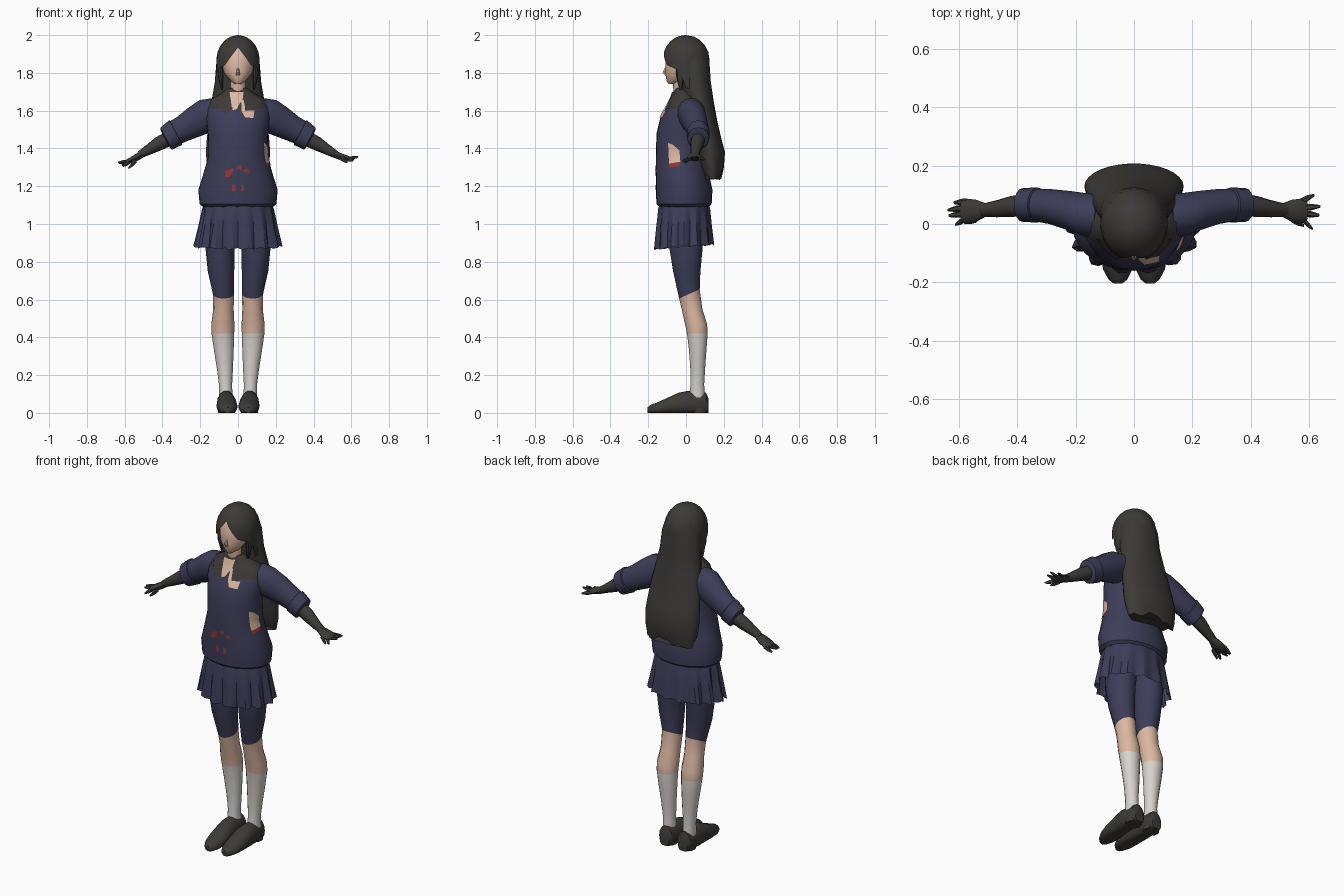
import bpy, bmesh, math, random
from mathutils import Vector
from mathutils.bvhtree import BVHTree

random.seed(4)


def material(name, rgb):
    m = bpy.data.materials.new(name)
    m.diffuse_color = (*rgb, 1)
    return m


NAVY = material("navy cloth", (0.046, 0.047, 0.098))
DARK = material("charcoal", (0.046, 0.042, 0.038))
SKIN = material("skin", (0.72, 0.48, 0.36))
SOCK = material("sock white", (0.68, 0.65, 0.62))
RED = material("red", (0.33, 0.035, 0.03))


def finish(name, bm, mats, rule=None, angle=40):
    bmesh.ops.recalc_face_normals(bm, faces=bm.faces)
    if rule:
        for f in bm.faces:
            f.material_index = rule(f.calc_center_median())
    me = bpy.data.meshes.new(name)
    bm.to_mesh(me)
    bm.free()
    for m in mats:
        me.materials.append(m)
    ob = bpy.data.objects.new(name, me)
    bpy.context.collection.objects.link(ob)
    bpy.ops.object.select_all(action='DESELECT')
    ob.select_set(True)
    bpy.context.view_layer.objects.active = ob
    bpy.ops.object.shade_smooth_by_angle(angle=math.radians(angle))
    return ob


def loft(name, rings, mats, n=16, u=(1, 0, 0), v=(0, 1, 0), rule=None, caps=(1, 1), shape=None, angle=40):
    """Skin elliptical rings (x, y, z, ru, rv); shape(k, i) gives (scale, dz)."""
    bm = bmesh.new()
    u, v, rows = Vector(u), Vector(v), []
    for k, (x, y, z, ru, rv) in enumerate(rings):
        row = []
        for i in range(n):
            a = math.tau * i / n
            s, dz = shape(k, i) if shape else (1, 0)
            p = Vector((x, y, z + dz)) + u * (ru * s * math.cos(a)) + v * (rv * s * math.sin(a))
            row.append(bm.verts.new(p))
        rows.append(row)
    for a, b in zip(rows, rows[1:]):
        for i in range(n):
            j = (i + 1) % n
            bm.faces.new((a[i], a[j], b[j], b[i]))
    if caps[0]:
        bm.faces.new(rows[0])
    if caps[1]:
        bm.faces.new(rows[-1])
    return finish(name, bm, mats, rule, angle)


# Jumper body, with the collar coloured by height
torso = loft("jumper", [
    (0, -.01, 1.09, .185, .13), (0, -.01, 1.105, .203, .146), (0, -.01, 1.18, .21, .15),
    (0, -.02, 1.27, .182, .14), (0, -.028, 1.36, .157, .132), (0, -.026, 1.48, .16, .13),
    (0, -.015, 1.56, .17, .122), (0, -.003, 1.61, .17, .105), (0, .005, 1.66, .145, .085),
    (0, .0, 1.69, .09, .07), (0, -.01, 1.72, .052, .05)], [NAVY, DARK], 28,
    rule=lambda c: int(c.z > 1.61))
tree = BVHTree.FromObject(torso, bpy.context.evaluated_depsgraph_get())


def plate(name, outline, mat, side=False, lift=.004):
    """Lay a flat outline on the jumper, from the front or from the +x side."""
    bm = bmesh.new()
    bm.faces.new([bm.verts.new((a, 0, z)) for a, z in outline])
    bmesh.ops.triangulate(bm, faces=bm.faces)
    bmesh.ops.subdivide_edges(bm, edges=bm.edges, cuts=3, use_grid_fill=True)
    for w in bm.verts:
        start = Vector((1, w.co.x, w.co.z)) if side else Vector((w.co.x, -1, w.co.z))
        ray = Vector((-1, 0, 0)) if side else Vector((0, 1, 0))
        hit = tree.ray_cast(start, ray)[0]
        w.co = (hit or start + ray) - ray * lift
    return finish(name, bm, [mat])


# Collar flaps, open neckline, scarf and patches
for s, tag in ((-1, "right"), (1, "left")):
    plate("collar_flap_" + tag, [(s * x, z) for x, z in
          ((.03, 1.70), (.08, 1.685), (.13, 1.645), (.06, 1.58), (.02, 1.64))], DARK, lift=.006)
plate("neckline", [(-.045, 1.70), (.03, 1.70), (.025, 1.66), (-.005, 1.61), (-.03, 1.60), (-.02, 1.65)], SKIN, lift=.008)
plate("scarf_end", [(.015, 1.66), (.03, 1.655), (.04, 1.60), (.09, 1.60), (.085, 1.56), (.035, 1.565), (.015, 1.60)], SKIN, lift=.009)
plate("red_mark_a", [(-.07, 1.25), (-.045, 1.25), (-.02, 1.285), (-.03, 1.295), (-.065, 1.28)], RED)
plate("red_mark_b", [(-.01, 1.295), (.02, 1.285), (.02, 1.31), (0, 1.31)], RED)
plate("red_mark_c", [(.03, 1.275), (.06, 1.27), (.055, 1.29), (.03, 1.29)], RED)
for x in (-.022, .025):
    plate("red_mark_d", [(x - .01, 1.175), (x + .008, 1.175), (x + .008, 1.205), (x - .008, 1.21)], RED)
plate("side_skin_patch", [(-.095, 1.43), (-.07, 1.42), (-.035, 1.39), (-.03, 1.33), (-.09, 1.32)], SKIN, True)
plate("side_red_patch", [(-.09, 1.32), (-.03, 1.33), (-.035, 1.31), (-.085, 1.30)], RED, True)

# Pleated skirt: fold depth grows toward the hem
FOLD = (1, .97, .86, .93)
loft("skirt", [(0, -.01, 1.13, .17, .125), (0, -.01, 1.08, .19, .14), (0, -.01, .98, .212, .152),
               (0, -.01, .88, .236, .163)], [NAVY], 56, caps=(1, 0), angle=25,
     shape=lambda k, i: (1 - (1 - FOLD[i % 4]) * k / 3 * (1 + .3 * math.sin(i * 1.7)),
                         .012 * math.sin(math.tau * i / 56) + .006 * math.sin(i * 2.3) if k == 3 else 0))

# Head and neck
loft("neck", [(0, -.01, 1.66, .05, .05), (0, -.025, 1.72, .04, .043), (0, -.02, 1.80, .045, .05)], [SKIN], 12)
loft("face", [(0, -.07, 1.74, .014, .022), (0, -.055, 1.757, .04, .048), (0, -.03, 1.80, .074, .08),
              (0, -.02, 1.85, .086, .089), (0, -.01, 1.91, .085, .09), (0, 0, 1.96, .06, .065)], [SKIN], 16)
loft("nose", [(0, -.10, 1.785, .012, .012), (0, -.114, 1.803, .009, .012), (0, -.10, 1.835, .004, .008)], [SKIN], 6)
for s in (-1, 1):
    loft("ear", [(s * .088, -.012, 1.80, .008, .008), (s * .098, -.008, 1.825, .012, .014),
                 (s * .096, -.005, 1.845, .006, .008)], [SKIN], 8)


def hairline(deg):
    """Lower edge of the hair cap by angle from the front."""
    stops = ((0, 1.935), (18, 1.89), (36, 1.842), (60, 1.825), (76, 1.81), (88, 1.72), (181, 1.70))
    for (a, za), (b, zb) in zip(stops, stops[1:]):
        if deg <= b:
            return za + (zb - za) * (deg - a) / (b - a)


# Hair cap with a parted fringe
bm = bmesh.new()
N, M, rows = 40, 8, []
top = bm.verts.new((0, 0, 2.0))
for i in range(N):
    a = math.tau * i / N
    low = hairline(abs((math.degrees(a) + 180) % 360 - 180))
    col = []
    for j in range(M):
        t = j / M
        z = low + (2.0 - low) * (1 - (1 - t) ** 1.7)
        r = math.sqrt(max(0, 1 - (max(z - 1.865, 0) / .135) ** 2))
        col.append(bm.verts.new((math.sin(a) * .115 * r, -math.cos(a) * .125 * r, z)))
    rows.append(col)
for i in range(N):
    a, b = rows[i], rows[(i + 1) % N]
    for j in range(M - 1):
        bm.faces.new((a[j], b[j], b[j + 1], a[j + 1]))
    bm.faces.new((a[-1], b[-1], top))
finish("hair_cap", bm, [DARK])

# Long back hair with a ragged hem, and locks beside the face
loft("long_hair", [
    (0, .03, 1.92, .095, .08), (0, .04, 1.85, .115, .085), (0, .05, 1.75, .123, .082),
    (0, .07, 1.65, .14, .077), (0, .095, 1.55, .155, .07), (0, .115, 1.45, .165, .073),
    (0, .128, 1.38, .17, .079), (0, .135, 1.30, .164, .066), (0, .14, 1.26, .15, .05)], [DARK], 30,
    shape=lambda k, i: (1, random.uniform(-.03, .015) if k == 8 else 0))
for s in (-1, 1):
    loft("side_lock", [(s * .095, -.03, 1.85, .015, .025), (s * .092, -.03, 1.78, .014, .022),
                       (s * .085, -.03, 1.71, .004, .006)], [DARK], 8)

# Arms: sleeve, cuff, gloved forearm and hand
for s, tag in ((-1, "right"), (1, "left")):
    U, V = (0, 1, 0), (s * .47, 0, .88)
    loft("sleeve_" + tag, [(s * x, y, z, a, b) for x, y, z, a, b in (
        (.10, .025, 1.60, .075, .075), (.16, .03, 1.575, .075, .092), (.22, .045, 1.545, .068, .083),
        (.29, .06, 1.505, .06, .07), (.35, .065, 1.475, .054, .064))], [NAVY], 16, U, V)
    loft("cuff_" + tag, [(s * x, .065, z, a, b) for x, z, a, b in (
        (.325, 1.487, .052, .062), (.33, 1.484, .06, .074), (.38, 1.452, .058, .066),
        (.385, 1.449, .046, .05))], [NAVY], 16, U, V)
    loft("forearm_" + tag, [(s * x, y, z, a, b) for x, y, z, a, b in (
        (.36, .065, 1.455, .037, .04), (.42, .06, 1.425, .036, .037), (.47, .052, 1.395, .029, .028),
        (.52, .047, 1.367, .022, .02))], [DARK], 12, U, V)
    drop = .015 if s < 0 else 0
    loft("palm_" + tag, [(s * x, y, z, a, b) for x, y, z, a, b in (
        (.505, .048, 1.372, .022, .02), (.54, .045, 1.358 - drop * .5, .038, .019),
        (.575, .045, 1.348 - drop, .042, .016), (.59, .045, 1.345 - drop, .034, .011))], [DARK], 10, U, V)
    # four fingers and a thumb: start, end
    tips = [((.57, .077, 1.348), (.615, .098, 1.34)), ((.58, .056, 1.348), (.635, .06, 1.355)),
            ((.58, .036, 1.345), (.632, .03, 1.352)), ((.575, .018, 1.343), (.61, -.016, 1.335)),
            ((.54, .015, 1.35), (.58, -.005, 1.325))]
    for p, q in tips:
        if s < 0:  # this hand hangs lower with closed fingers
            p = (p[0], p[1], p[2] - drop)
            q = (q[0], .035 + (q[1] - .04) * .65, q[2] - .03)
        mid = [(a + b) / 2 for a, b in zip(p, q)]
        loft("finger_" + tag, [(s * c[0], c[1], c[2], r, r) for c, r in ((p, .011), (mid, .011), (q, .005))],
             [DARK], 6, U, V)

# Legs: shorts, bare knee and sock by height; slip-on shoes
for s, tag in ((-1, "right"), (1, "left")):
    loft("leg_" + tag, [(s * x, y, z, a, b) for x, y, z, a, b in (
        (.088, 0, 1.0, .085, .10), (.095, 0, .87, .077, .09), (.09, .004, .75, .07, .074),
        (.077, .018, .63, .056, .056), (.077, .032, .55, .054, .056), (.08, .053, .47, .061, .06),
        (.08, .06, .42, .06, .056), (.075, .062, .33, .052, .047), (.069, .062, .23, .042, .04),
        (.066, .06, .15, .035, .037), (.065, .06, .07, .036, .044))],
        [NAVY, SKIN, SOCK], 14,
        rule=lambda c: 0 if c.z > .63 else 1 if c.z > .42 else 2,
        shape=lambda k, i: (1, .025 * math.sin(math.tau * i / 14) if k == 3 else 0))
    shoe = loft("shoe_" + tag, [(s * x, y, h * .42, a, h * .58) for x, y, a, h in (
        (.06, .118, .03, .08), (.06, .105, .043, .11), (.062, .05, .048, .112), (.062, .01, .05, .118),
        (.06, -.04, .053, .108), (.058, -.10, .056, .08), (.056, -.155, .05, .055),
        (.055, -.19, .032, .042), (.055, -.203, .015, .03))], [DARK], 14, (1, 0, 0), (0, 0, 1))
    for w in shoe.data.vertices:
        w.co.z = max(w.co.z, 0)
    loft("heel_" + tag, [(s * .061, .07, 0, .044, .045), (s * .061, .07, .025, .046, .047)], [DARK], 14)
